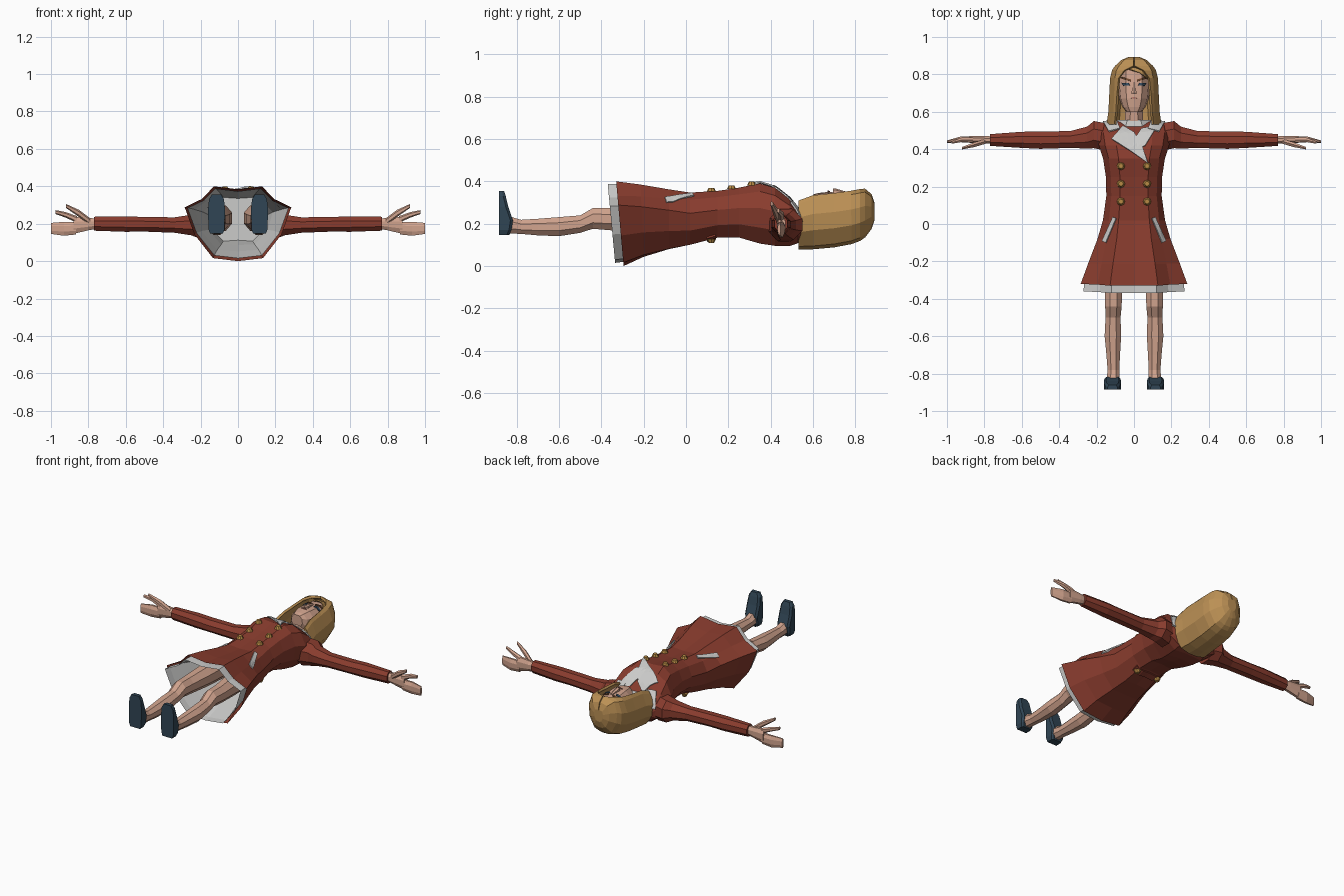
import bpy, bmesh, math
from mathutils import Vector
from mathutils.bvhtree import BVHTree

if "Cube" in bpy.data.objects:
    bpy.data.objects.remove(bpy.data.objects["Cube"])


def material(name, *rgb):
    m = bpy.data.materials.new(name)
    m.diffuse_color = (*rgb, 1)
    m.use_nodes = True
    m.node_tree.nodes["Principled BSDF"].inputs["Base Color"].default_value = m.diffuse_color
    return m


RED = material("coat red", .25, .045, .027)
WHITE = material("lining white", .6, .6, .59)
SKIN = material("skin", .64, .37, .27)
HAIR = material("hair blonde", .50, .28, .09)
SHOE = material("shoe navy", .03, .06, .09)
GOLD = material("button gold", .48, .26, .06)
BROW = material("brow brown", .17, .07, .03)
EYE = material("eye blue", .04, .08, .13)
LIP = material("lip pink", .42, .17, .13)


def finish(name, bm, mat):
    bmesh.ops.recalc_face_normals(bm, faces=bm.faces)
    me = bpy.data.meshes.new(name)
    bm.to_mesh(me)
    bm.free()
    me.materials.append(mat)
    ob = bpy.data.objects.new(name, me)
    bpy.context.collection.objects.link(ob)
    return ob


def loft(name, rings, mat, start=True, end=True, closed=True):
    bm = bmesh.new()
    vs = [[bm.verts.new(p) for p in r] for r in rings]
    n = len(rings[0])
    for a, b in zip(vs, vs[1:]):
        for i in range(n if closed else n - 1):
            j = (i + 1) % n
            bm.faces.new((a[i], a[j], b[j], b[i]))
    if start:
        bm.faces.new(vs[0])
    if end:
        bm.faces.new(vs[-1])
    return finish(name, bm, mat)


def tube(name, rows, mat, axis, side=1, n=8, **kw):
    """Rows are (station, centre a, radius a, centre z, radius z)."""
    rings = []
    for s, c, r, zc, rz in rows:
        ring = []
        for i in range(n):
            t = 2 * math.pi * (i + .5) / n
            a, z = c + r * 1.06 * math.cos(t), zc + rz * 1.06 * math.sin(t)
            ring.append((side * s, a, z) if axis == 'x' else (side * a, s, z))
        rings.append(ring)
    return loft(name, rings, mat, **kw)


def mirror_half(half):
    return half + [(-x, y, z) for x, y, z in reversed(half) if abs(x) > 1e-6]


def surface(ob):
    bm = bmesh.new()
    bm.from_mesh(ob.data)
    tree = BVHTree.FromBMesh(bm)
    bm.free()
    return tree


def on_surface(tree, x, y, d=1):
    hit = tree.ray_cast(Vector((x, y, 2 * d)), Vector((0, 0, -d)))[0]
    return hit.z if hit else .2


def plate(name, pts, mat, tree, lift=.005, d=1, cuts=3):
    bm = bmesh.new()
    bm.faces.new([bm.verts.new((x, y, 0)) for x, y in pts])
    bmesh.ops.triangulate(bm, faces=bm.faces)
    bmesh.ops.subdivide_edges(bm, edges=bm.edges, cuts=cuts, use_grid_fill=True)
    for v in bm.verts:
        v.co.z = on_surface(tree, v.co.x, v.co.y, d) + lift * d
    ob = finish(name, bm, mat)
    mod = ob.modifiers.new("thickness", 'SOLIDIFY')
    mod.thickness, mod.offset = .008, 0
    return ob


# Coat body: section blends from the flared skirt to the rounder torso
SKIRT = [(0, .96), (.45, 1), (.68, .83), (1, .72), (.82, .36), (.47, .04), (0, 0)]
TORSO = [(0, .98), (.5, 1), (.82, .87), (1, .6), (.9, .28), (.5, .02), (0, .05)]


def coat_ring(y, hw, zb, zf, t, slant=0.0, k=1.0):
    half = []
    mid = (zb + zf) / 2
    for (u0, v0), (u1, v1) in zip(SKIRT, TORSO):
        u, v = u0 + (u1 - u0) * t, v0 + (v1 - v0) * t
        z = zb + (zf - zb) * v
        half.append((u * hw * k, y - slant * v, mid + (z - mid) * k))
    return mirror_half(half)


COAT = [(-.295, .285, 0, .4, 0, .035), (-.2, .245, .04, .385, .2, .015),
        (-.08, .195, .073, .362, .5), (.02, .166, .095, .347, .9),
        (.15, .148, .13, .355, 1), (.25, .15, .13, .37, 1),
        (.35, .165, .1, .39, 1), (.42, .188, .09, .37, 1),
        (.49, .2, .09, .315, 1), (.53, .19, .105, .265, 1),
        (.555, .12, .13, .225, 1)]
coat = loft("coat", [coat_ring(*r) for r in COAT], RED, start=False)
coat_tree = surface(coat)

# White underskirt and lining
UNDER = [(-.335, .285, .005, .398, 0, .035), (-.295, .28, .01, .397, 0, .03),
         (-.2, .245, .04, .385, .2, .015), (-.08, .195, .073, .362, .5),
         (.02, .166, .095, .347, .9)]
under = loft("underskirt", [coat_ring(*r, **{'k': .95}) for r in UNDER], WHITE,
             start=False)

# Arms, hands, legs and shoes
for side, tag in ((1, "left"), (-1, "right")):
    tube(tag + "_sleeve", [(.15, .465, .075, .195, .08), (.215, .478, .074, .195, .072),
                           (.25, .462, .06, .193, .056), (.34, .452, .046, .193, .042),
                           (.5, .448, .047, .197, .04), (.6, .45, .044, .198, .042),
                           (.77, .449, .032, .2, .038)], RED, 'x', side)
    tube(tag + "_palm", [(.76, .449, .02, .2, .028), (.8, .45, .021, .198, .034),
                         (.88, .452, .018, .192, .047)], SKIN, 'x', side)
    tube(tag + "_fingers", [(.865, .452, .017, .176, .034), (.93, .452, .015, .173, .038),
                            (1, .44, .007, .175, .03)], SKIN, 'x', side)
    tube(tag + "_index_finger", [(.86, .45, .015, .222, .017), (.92, .45, .013, .247, .014),
                                 (.975, .436, .007, .262, .01)], SKIN, 'x', side, n=6)
    tube(tag + "_thumb", [(.79, .443, .014, .21, .018), (.85, .425, .014, .255, .018),
                          (.92, .405, .007, .295, .01)], SKIN, 'x', side, n=6)
    tube(tag + "_leg", [(-.02, .09, .06, .23, .07), (-.2, .1, .058, .225, .064),
                        (-.36, .11, .047, .222, .054), (-.44, .11, .045, .225, .05),
                        (-.5, .112, .041, .198, .042), (-.6, .113, .045, .186, .046),
                        (-.7, .111, .037, .184, .04), (-.78, .11, .032, .185, .034),
                        (-.84, .112, .035, .195, .042)], SKIN, 'y', side)
    shoe = []
    for z, hw, top in ((.147, .034, -.835), (.17, .043, -.825), (.215, .044, -.818),
                       (.28, .045, -.84), (.33, .04, -.852), (.355, .026, -.86)):
        shoe.append([(side * (.115 + u * hw), y, z) for u, y in
                     ((-1, -.885), (1, -.885), (1, top - .012),
                      (.75, top), (-.75, top), (-1, top - .012))])
    loft(tag + "_shoe", shoe, SHOE)

    # Slanted pocket welts and collar flaps
    plate(tag + "_pocket", [(side * x, y) for x, y in
                            ((.095, .03), (.113, .037), (.17, -.092), (.15, -.1))],
          WHITE, coat_tree)
    plate(tag + "_collar_flap", [(side * x, y) for x, y in
                                 ((.165, .548), (.09, .55), (.075, .51), (.135, .495))],
          WHITE, coat_tree, .009)

# Lapels and neck collar
plate("under_lapel", [(.125, .525), (.04, .51), (0, .45), (.04, .41), (.06, .42)],
      WHITE, coat_tree, .004)
plate("over_lapel", [(-.12, .455), (-.06, .525), (.0, .49), (.04, .43), (.075, .325),
                     (-.01, .385)], WHITE, coat_tree, .009)
tube("collar", [(.49, 0, .13, .19, .09), (.555, 0, .09, .195, .075)], WHITE, 'y',
     start=False, end=False)

# Double row of buttons, back strap and its buttons
plate("back_strap", [(-.095, .1), (.095, .1), (.095, .14), (-.095, .14)],
      RED, coat_tree, .006, -1)
spots = [(s * .07, y, 1) for s in (1, -1) for y in (.31, .215, .12)]
spots += [(.075, .12, -1), (-.075, .12, -1)]
for x, y, d in spots:
    bpy.ops.mesh.primitive_cone_add(vertices=8, radius1=.022, radius2=.013, depth=.018,
                                    location=(x, y, on_surface(coat_tree, x, y, d) + d * .008),
                                    rotation=(0 if d > 0 else math.pi, 0, 0))
    bpy.context.object.name = "button"
    bpy.context.object.data.materials.append(GOLD)

# Neck, head and nose
tube("neck", [(.47, 0, .06, .215, .065), (.55, 0, .05, .215, .055),
              (.66, 0, .048, .22, .06)], SKIN, 'y')
FACE = [(0, 1), (.5, .97), (.88, .78), (1, .42), (.6, .06), (0, 0)]
HEAD = [(.6, .04, .26, .338), (.625, .062, .2, .345), (.67, .08, .16, .35),
        (.75, .088, .13, .345), (.82, .084, .145, .338), (.865, .05, .18, .3)]
head = loft("head", [mirror_half([(u * hw, y, zb + (zf - zb) * v) for u, v in FACE])
                     for y, hw, zb, zf in HEAD], SKIN)
head_tree = surface(head)
tube("nose", [(.695, 0, .016, .349, .016), (.705, 0, .014, .352, .014),
              (.76, 0, .007, .342, .008)], SKIN, 'y', n=6)

# Painted face details
for s, tag in ((1, "left"), (-1, "right")):
    plate(tag + "_brow", [(s * x, y) for x, y in
                          ((.016, .762), (.07, .779), (.068, .787), (.016, .773))],
          BROW, head_tree, .003)
    plate(tag + "_eye", [(s * x, y) for x, y in
                         ((.022, .741), (.055, .739), (.066, .755), (.028, .753))],
          EYE, head_tree, .002)
plate("lips", [(-.018, .673), (0, .669), (.018, .673), (0, .68)], LIP, head_tree, .002)

# Hair: shell open at the face, closing into a cap above the forehead
hair = []
for y, hw, zb, zf, gap in ((.532, .14, .085, .305, .1), (.6, .13, .086, .33, .092),
                           (.7, .125, .095, .34, .086), (.78, .121, .11, .35, .078),
                           (.82, .111, .125, .357, .05), (.842, .095, .14, .36, 0),
                           (.872, .062, .18, .335, 0), (.885, .03, .22, .295, 0)):
    h = zf - zb
    half = [(max(gap, .002), y, zf), (max(hw * .8, gap + .006), y, zf - .07 * h),
            (hw, y, zf - .35 * h), (hw * .96, y, zf - .65 * h),
            (hw * .6, y, zb + .06 * h), (hw * .2, y, zb)]
    hair.append(half + [(-x, y, z) for x, y, z in reversed(half)])
shell = loft("hair", hair, HAIR, start=False, closed=False)
mod = shell.modifiers.new("thickness", 'SOLIDIFY')
mod.thickness, mod.offset = .014, 0
plate("fringe", [(-.05, .835), (.03, .808), (.086, .765), (.083, .83), (0, .855)],
      HAIR, head_tree, .012)
